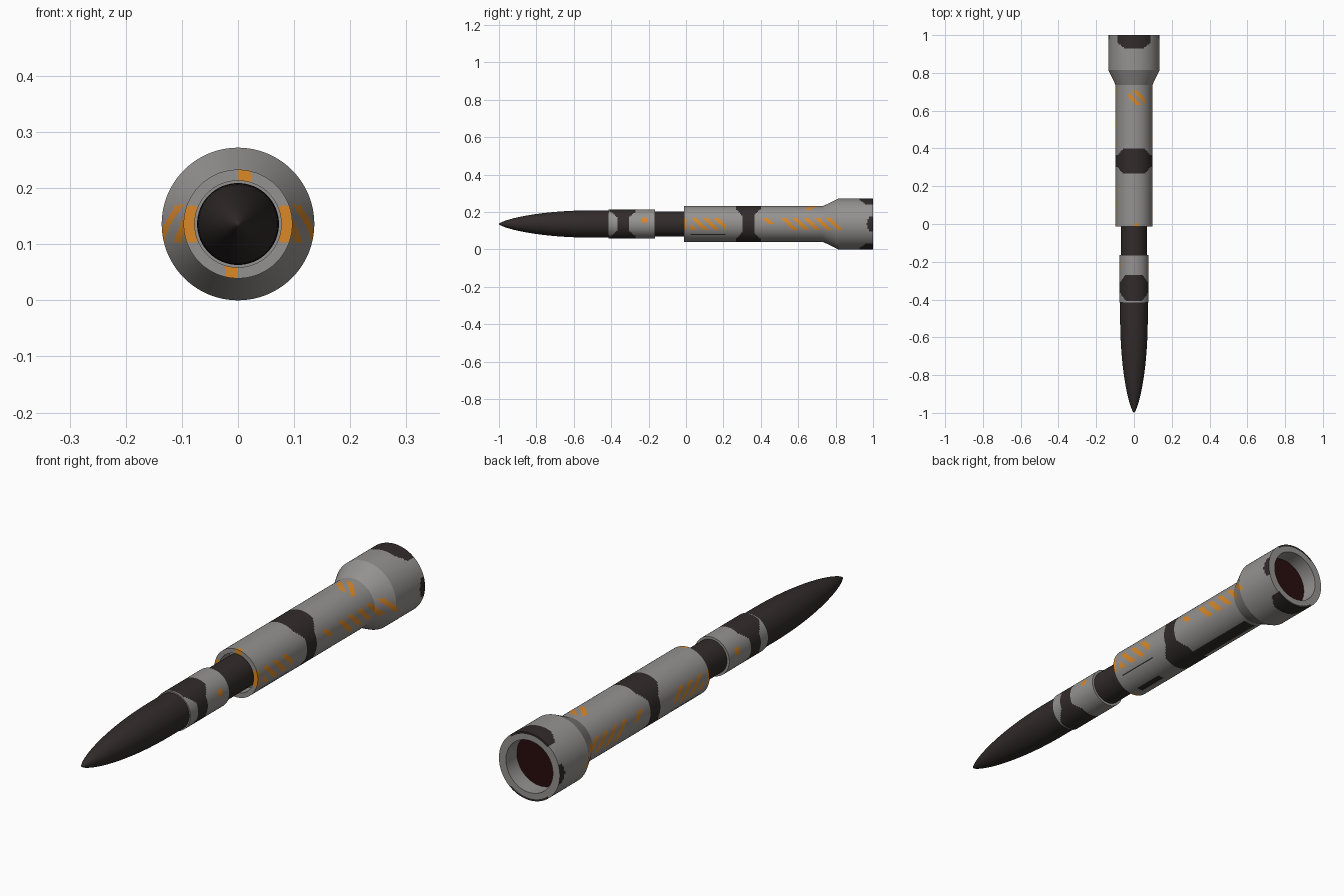
import bpy, bmesh, math

if "Cube" in bpy.data.objects:
    bpy.data.objects.remove(bpy.data.objects["Cube"])

AXIS_Z = 0.136
SEGS = 128
STEP = 0.007


def material(name, rgb):
    m = bpy.data.materials.new(name)
    m.diffuse_color = (*rgb, 1)
    m.use_nodes = True
    m.node_tree.nodes["Principled BSDF"].inputs["Base Color"].default_value = m.diffuse_color
    return m


MATS = [material("body_grey", (0.30, 0.29, 0.28)),
        material("charcoal", (0.032, 0.024, 0.024)),
        material("warning_orange", (0.72, 0.25, 0.02)),
        material("nozzle_dark_red", (0.022, 0.004, 0.004))]
GREY, DARK, ORANGE, RED = range(4)


def lathe(name, profile, paint, segs=SEGS, step=None):
    """Turn (y, radius) points around the long axis; paint(x, y, dz, radius) gives the colour."""
    pts = [profile[0]]
    for (y0, r0), (y1, r1) in zip(profile, profile[1:]):
        n = max(1, round(math.hypot(y1 - y0, r1 - r0) / step)) if step else 1
        pts += [(y0 + (y1 - y0) * i / n, r0 + (r1 - r0) * i / n) for i in range(1, n + 1)]
    bm = bmesh.new()
    rings = []
    for y, r in pts:
        if r < 1e-5:
            rings.append([bm.verts.new((0, y, AXIS_Z))] * segs)
        else:
            rings.append([bm.verts.new((r * math.sin(2 * math.pi * k / segs), y,
                                        AXIS_Z + r * math.cos(2 * math.pi * k / segs)))
                          for k in range(segs)])
    for a, b in zip(rings, rings[1:]):
        for k in range(segs):
            j = (k + 1) % segs
            loop = list(dict.fromkeys((a[k], a[j], b[j], b[k])))
            f = bm.faces.new(loop)
            c = f.calc_center_median()
            f.material_index = paint(c.x, c.y, c.z - AXIS_Z, math.hypot(c.x, c.z - AXIS_Z))
    bmesh.ops.recalc_face_normals(bm, faces=bm.faces)
    me = bpy.data.meshes.new(name)
    bm.to_mesh(me)
    bm.free()
    for m in MATS:
        me.materials.append(m)
    ob = bpy.data.objects.new(name, me)
    bpy.context.collection.objects.link(ob)
    bpy.context.view_layer.objects.active = ob
    ob.select_set(True)
    bpy.ops.object.shade_smooth_by_angle(angle=math.radians(25))
    ob.select_set(False)
    return ob


def in_band(x, y, dz, centre):
    """Camouflage band: wide on top and bottom, narrow on the sides."""
    phi = math.degrees(math.atan2(abs(x), abs(dz)))
    t = min(1, max(0, (phi - 33) / 30))
    return abs(y - centre) < 0.068 - 0.036 * t


def paint_collar(x, y, dz, r):
    if r < 0.0755:
        return GREY
    if in_band(x, y, dz, -0.337):
        return DARK
    if abs(x) > 0.04 and abs(y + 0.22) < 0.014 and abs(dz - 0.02) < 0.012:
        return ORANGE
    return GREY


def paint_body(x, y, dz, r):
    phi = math.degrees(math.atan2(abs(x), abs(dz)))
    # inside of the front mouth and the rear nozzle
    if y < 0.06 and r < 0.079:
        return GREY
    if y > 0.85 and r < 0.107:
        return RED if y < 0.932 and r < 0.104 else GREY
    # orange marks on the front rim
    if y < 0.002:
        side = abs(dz) < 0.032 and abs(x) > 0.05
        top = dz > 0 and 0 < x < 0.025
        bottom = dz < 0 and -0.022 < x < 0
        return ORANGE if side or top or bottom else GREY
    # dark bands and patches
    if in_band(x, y, dz, 0.332):
        return DARK
    if dz < 0 and phi < 17 and 0.38 < y < 0.72:
        return DARK
    if dz < 0 and phi < 9 and 0.04 < y < 0.17:
        return DARK
    if dz < 0 and 53 < phi < 57 and 0.02 < y < 0.21:
        return DARK
    if r > 0.13 and y > 0.93:
        if abs(x) < min(0.085, 0.05 + (y - 0.93) * 1.2) and abs(dz) > 0.09:
            return DARK
        if abs(dz) < 0.037 and 0.965 + abs(dz) * 0.4 < y < 0.999:
            return DARK
    # slanted warning stripes on both sides
    if abs(x) > 0.06 and abs(dz) < 0.034:
        u = y + dz
        if (0.02 < y < 0.21 or 0.515 < u < 0.84) and (u / 0.06) % 1 < 0.45:
            return ORANGE
        if abs(u - 0.455) < 0.016 and abs(dz - 0.015) < 0.016:
            return ORANGE
    # two stripes on top
    if dz > 0.05 and 0.63 < y < 0.71 and -0.03 < x < 0.06:
        if any(abs(y + x - u0) < 0.014 for u0 in (0.655, 0.71)):
            return ORANGE
    return GREY


def all_dark(x, y, dz, r):
    return DARK


# Pointed nose cone
nose = []
for i in range(25):
    t = (i / 24) ** 1.5
    nose.append((-1 + 0.5 * t, 0.073 * (t * (2 - t)) ** 0.7))
lathe("nose_cone", nose + [(-0.40, 0.073), (-0.40, 0)], all_dark, 64)

# Grey collar behind the nose
lathe("collar", [(-0.415, 0.071), (-0.415, 0.078), (-0.165, 0.078), (-0.165, 0.06)],
      paint_collar, step=STEP)

# Dark shaft joining the collar to the body
lathe("shaft", [(-0.41, 0), (-0.41, 0.068), (0.05, 0.068), (0.05, 0)], all_dark, 64)

# Main tube with flared tail and hollow nozzle
lathe("body_tube", [(0.045, 0.06), (0.045, 0.078), (-0.012, 0.078), (-0.012, 0.097), (0.735, 0.097),
                    (0.815, 0.136), (1.0, 0.136), (1.0, 0.105), (0.93, 0.105), (0.93, 0)],
      paint_body, step=STEP)
